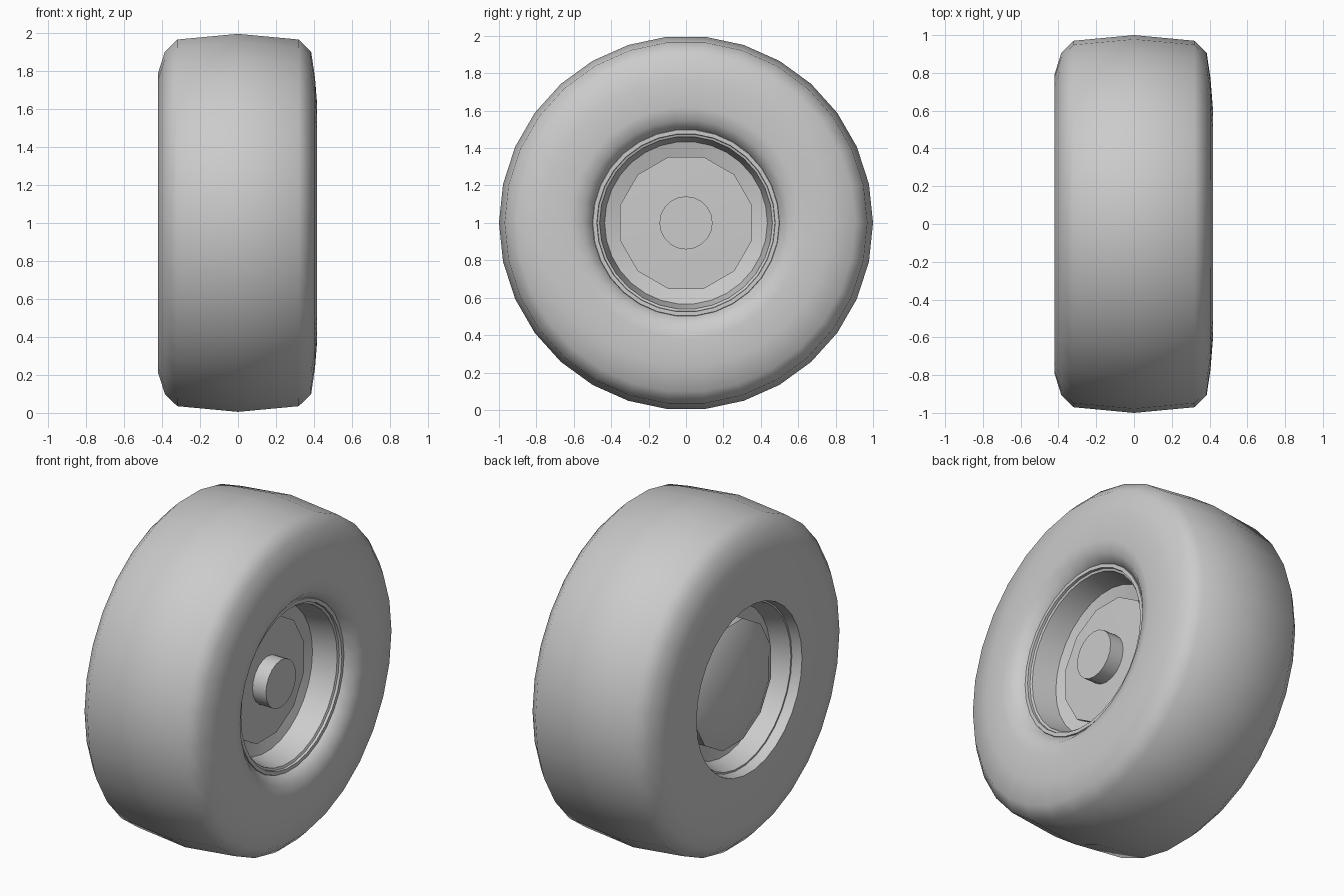
import bpy, bmesh, math

cube = bpy.data.objects.get("Cube")
if cube:
    bpy.data.objects.remove(cube, do_unlink=True)

# Single plain grey
grey = bpy.data.materials.new("plain_grey")
grey.use_nodes = True
grey.diffuse_color = (0.6, 0.6, 0.6, 1)
grey.node_tree.nodes["Principled BSDF"].inputs["Base Color"].default_value = (0.6, 0.6, 0.6, 1)

AXLE_HEIGHT = 1.0


def lathe(name, profile, sides, offset=0.0, sharp=35):
    """Turn a closed (x, radius) outline around the axle."""
    bm = bmesh.new()
    rings = []
    for i in range(sides):
        a = math.radians(offset) + math.tau * i / sides
        rings.append([bm.verts.new((x, r * math.cos(a), r * math.sin(a)))
                      for x, r in profile])
    n = len(profile)
    for i in range(sides):
        here, there = rings[i], rings[(i + 1) % sides]
        for j in range(n):
            k = (j + 1) % n
            if profile[j][1] == 0 and profile[k][1] == 0:
                continue
            bm.faces.new((here[j], here[k], there[k], there[j]))
    bmesh.ops.remove_doubles(bm, verts=bm.verts, dist=1e-5)
    bmesh.ops.recalc_face_normals(bm, faces=bm.faces)
    mesh = bpy.data.meshes.new(name)
    bm.to_mesh(mesh)
    bm.free()
    mesh.materials.append(grey)
    obj = bpy.data.objects.new(name, mesh)
    obj.location.z = AXLE_HEIGHT
    bpy.context.collection.objects.link(obj)
    bpy.ops.object.select_all(action='DESELECT')
    obj.select_set(True)
    bpy.context.view_layer.objects.active = obj
    bpy.ops.object.shade_smooth_by_angle(angle=math.radians(sharp))
    return obj


# Tyre: flat wall on the -x side, bulging wall on the +x side
lathe("tyre", [
    (-0.36, 0.49), (-0.42, 0.50), (-0.42, 0.795), (-0.385, 0.905),
    (-0.32, 0.97), (0, 1.0), (0.32, 0.97), (0.385, 0.905),
    (0.405, 0.77), (0.417, 0.62), (0.40, 0.55), (0.34, 0.49),
], 30, sharp=50)

# Rim: a lip on the +x side and a dished recess on each side
lathe("rim", [
    (-0.36, 0.50), (-0.36, 0.48), (-0.25, 0.445), (-0.22, 0.30),
    (0.15, 0.30), (0.19, 0.435), (0.335, 0.462), (0.34, 0.475),
    (0.355, 0.477), (0.355, 0.498), (0.33, 0.51),
], 30)

# Hub: flat face on the +x side, domed face on the -x side
lathe("hub", [
    (-0.365, 0), (-0.35, 0.29), (-0.31, 0.375), (-0.20, 0.375),
    (0.10, 0.365), (0.19, 0.365), (0.20, 0),
], 12, offset=15, sharp=50)

# Axle cap
lathe("axle_cap", [(0.17, 0), (0.17, 0.142), (0.285, 0.142), (0.285, 0)], 20)
